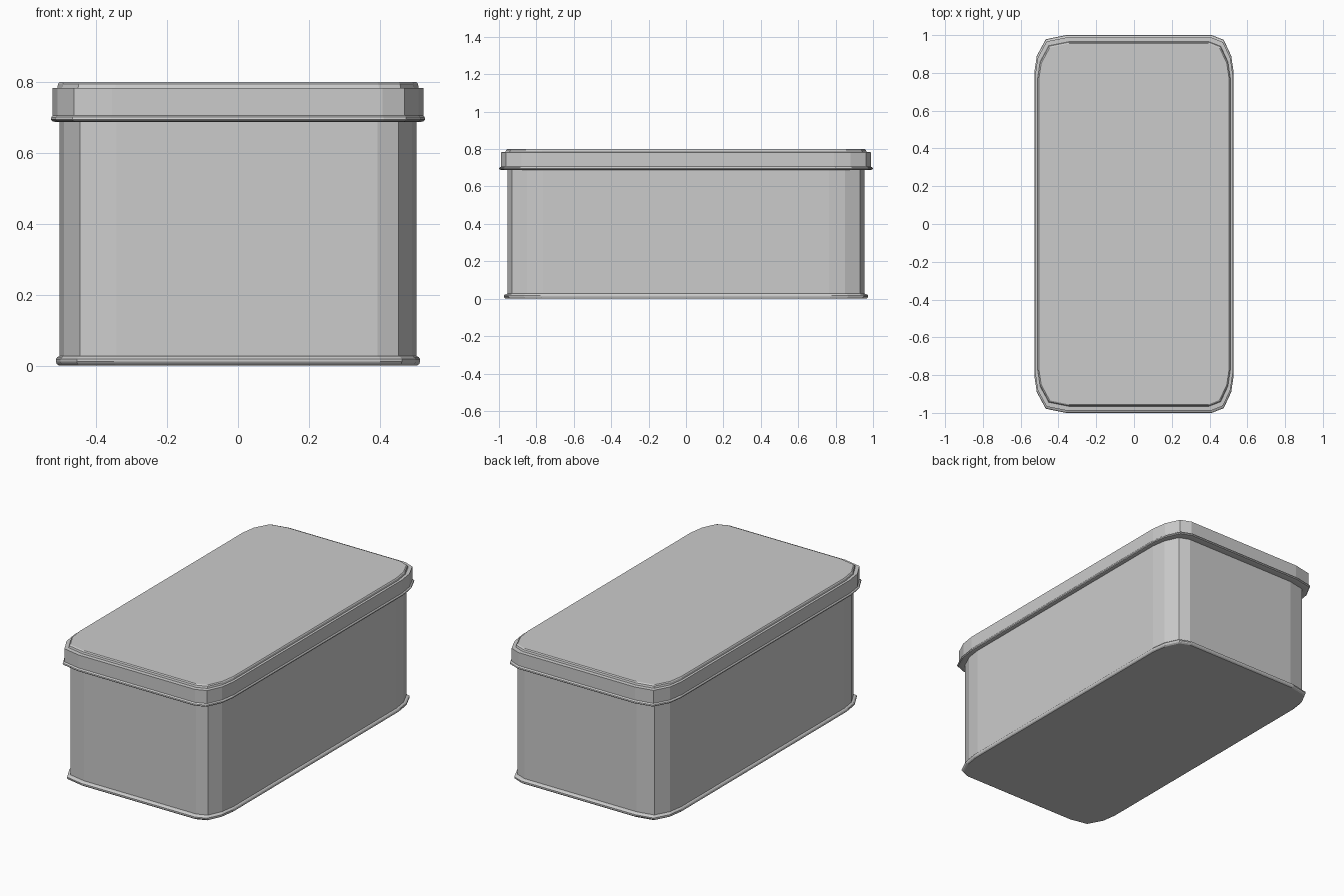
import bpy

# Rounded-corner outline of one half (y > 0), as fractions of half width and half depth
HALF = [(1.0, 0.80), (0.975, 0.89), (0.90, 0.975), (0.78, 1.0),
        (-0.68, 1.0), (-0.885, 0.978), (-0.975, 0.89), (-1.0, 0.80)]
# Mirror front to back for the full loop
OUTLINE = HALF + [(x, -y) for x, y in reversed(HALF)]


def loft(name, rings):
    """Skin a stack of (half_width, half_depth, z) outlines and cap both ends."""
    n = len(OUTLINE)
    verts = [(x * hx, y * hy, z) for hx, hy, z in rings for x, y in OUTLINE]
    faces = [(r * n + i, r * n + (i + 1) % n,
              (r + 1) * n + (i + 1) % n, (r + 1) * n + i)
             for r in range(len(rings) - 1) for i in range(n)]
    faces.append(tuple(reversed(range(n))))
    faces.append(tuple(range((len(rings) - 1) * n, len(rings) * n)))
    mesh = bpy.data.meshes.new(name)
    mesh.from_pydata(verts, [], faces)
    mesh.update()
    obj = bpy.data.objects.new(name, mesh)
    bpy.context.collection.objects.link(obj)
    return obj


# Straight-walled tin
loft("tin_body", [(0.504, 0.955, 0.015), (0.504, 0.955, 0.70)])

# Rolled seam around the base
loft("base_rim", [(0.506, 0.963, 0.0), (0.512, 0.970, 0.005),
                  (0.514, 0.974, 0.011), (0.514, 0.974, 0.018),
                  (0.510, 0.966, 0.024), (0.504, 0.955, 0.027)])

# Lid: rolled lower bead, wall, step and slightly raised top panel
loft("lid", [(0.518, 0.980, 0.688), (0.525, 0.995, 0.690),
             (0.528, 1.0, 0.695), (0.527, 0.998, 0.701),
             (0.523, 0.988, 0.706), (0.523, 0.988, 0.783),
             (0.510, 0.965, 0.784), (0.508, 0.962, 0.795),
             (0.504, 0.955, 0.80)])
